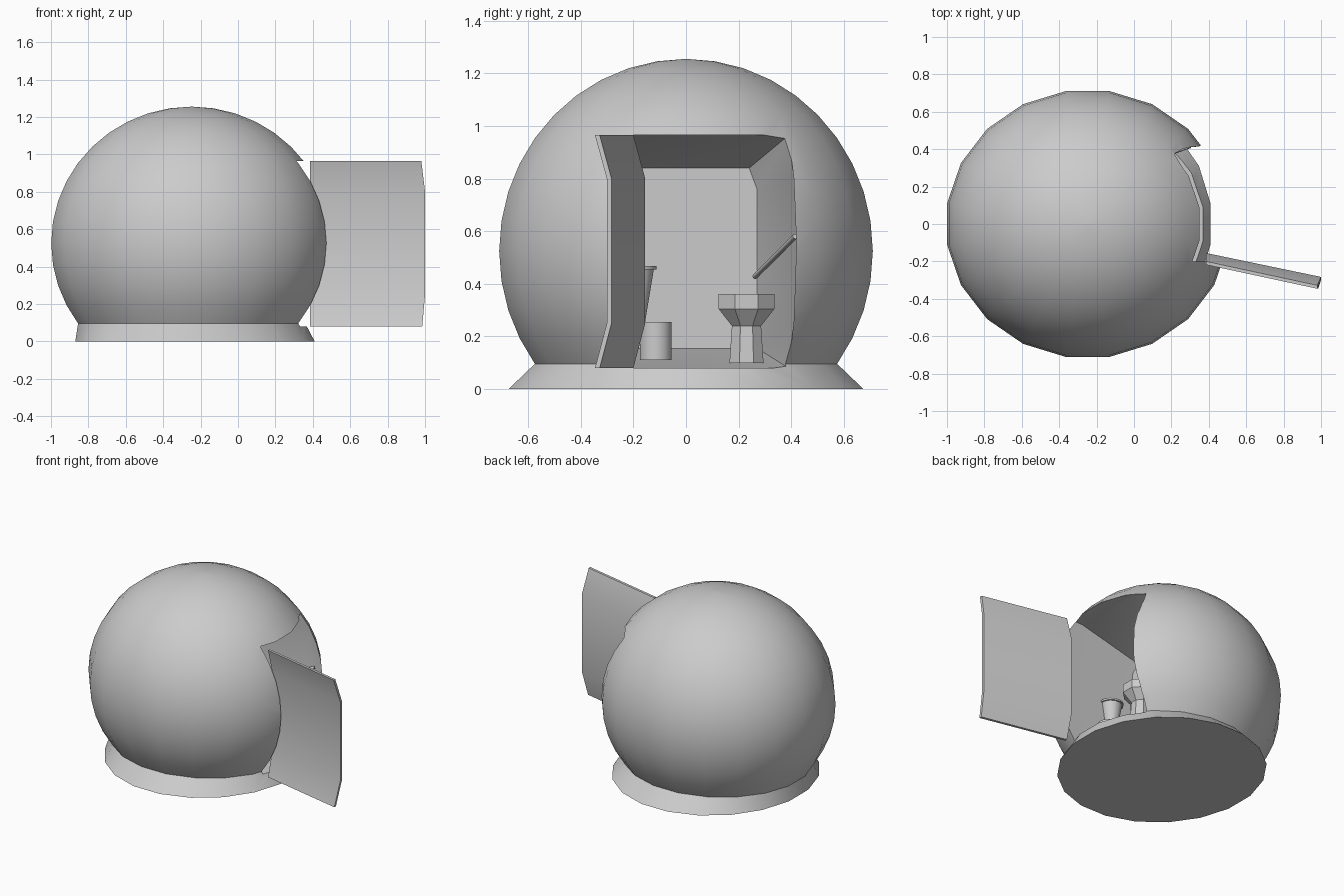
import bpy, bmesh
from math import sin, cos, radians, pi
from mathutils import Vector

if "Cube" in bpy.data.objects:
    bpy.data.objects.remove(bpy.data.objects["Cube"])


def loft(name, rings, angle=40):
    """Skin a list of equal-length point rings and cap both ends."""
    bm = bmesh.new()
    vs = [[bm.verts.new(p) for p in r] for r in rings]
    n = len(rings[0])
    for a, b in zip(vs, vs[1:]):
        for i in range(n):
            j = (i + 1) % n
            bm.faces.new((a[i], a[j], b[j], b[i]))
    bm.faces.new(vs[0])
    bm.faces.new(vs[-1])
    bmesh.ops.recalc_face_normals(bm, faces=bm.faces)
    me = bpy.data.meshes.new(name)
    bm.to_mesh(me)
    bm.free()
    ob = bpy.data.objects.new(name, me)
    bpy.context.collection.objects.link(ob)
    bpy.ops.object.select_all(action='DESELECT')
    ob.select_set(True)
    bpy.context.view_layer.objects.active = ob
    bpy.ops.object.shade_smooth_by_angle(angle=radians(angle))
    return ob


def ring(cx, cy, z, rx, ry, n, phase=0.5):
    return [(cx + rx * cos(2 * pi * (i + phase) / n),
             cy + ry * sin(2 * pi * (i + phase) / n), z) for i in range(n)]


def lathe(name, cx, cy, profile, n, angle=40):
    return loft(name, [ring(cx, cy, z, r, r, n) for r, z in profile], angle)


# doorway room cutter: tapers inwards to a smaller back wall
def room_ring(xs, y0, y1, bulge, zs):
    right = [(xs[i], y1 + bulge[i], z) for i, z in enumerate(zs)]
    left = [(xs[i], y0, z) for i, z in enumerate(zs)]
    return right + left[::-1]


front_z = [0.08, 0.26, 0.55, 0.80, 0.965]
back_z = [0.155, 0.27, 0.50, 0.76, 0.84]
bulge = [0, 0.02, 0.03, 0.02, 0]
cutter = loft("room_cutter", [
    room_ring([-0.20, -0.15, -0.13, -0.15, -0.20], -0.19, 0.27, [0, 0, 0, 0, -0.03], back_z),
    room_ring([0.26] * 5, -0.2, 0.39, bulge, front_z),
    room_ring([0.80] * 5, -0.2, 0.39, bulge, front_z)])

# spherical cabin with flared base
rings = [ring(-0.23, 0, 0, 0.648, 0.683, 20)]
for e in range(-36, 90, 9):
    c = cos(radians(e))
    rings.append(ring(-0.248, 0, 0.525 + 0.73 * sin(radians(e)), 0.76 * c, 0.719 * c, 20))
rings.append(ring(-0.248, 0, 1.255, 0.002, 0.002, 20))
cabin = loft("cabin_shell", rings)
cut = cabin.modifiers.new("doorway", 'BOOLEAN')
cut.operation = 'DIFFERENCE'
cut.solver = 'EXACT'
cut.object = cutter
bpy.ops.object.modifier_apply(modifier=cut.name)
bpy.data.objects.remove(cutter)
bpy.ops.object.shade_smooth_by_angle(angle=radians(40))

# open door, bent along its height
t = 0.018
inner = [(-0.20, 0.965), (-0.155, 0.80), (-0.155, 0.25), (-0.20, 0.08)]
section = inner + [(y - t, z) for y, z in reversed(inner)]
tip = [0.98, 1.0, 1.0, 0.985]
tip = tip + tip[::-1]
loft("door", [[(0.385, y, z) for y, z in section],
              [(x, y - 0.128, z) for x, (y, z) in zip(tip, section)]], 20)

# toilet bowl
lathe("toilet", 0.14, 0.23,
      [(0.07, 0.10), (0.06, 0.24), (0.115, 0.305), (0.115, 0.362),
       (0.09, 0.362), (0.04, 0.29)], 8, 20)

# waste bin
lathe("bin", 0.12, -0.115,
      [(0.062, 0.11), (0.062, 0.255), (0.056, 0.255), (0.056, 0.15)], 16)

# wash basin against the hinge-side wall
lathe("basin", 0.03, -0.19,
      [(0.035, 0.25), (0.07, 0.455), (0.08, 0.455), (0.08, 0.467),
       (0.06, 0.467), (0.03, 0.40)], 12)

# grab rail along the side wall
a, b = Vector((0.30, 0.415, 0.58)), Vector((-0.14, 0.262, 0.428))
d = (b - a).normalized()
u = d.cross(Vector((0, 0, 1))).normalized()
v = d.cross(u)
loft("grab_rail", [[p + 0.01 * (u * cos(k * pi / 4) + v * sin(k * pi / 4))
                    for k in range(8)] for p in (a, b)], 50)
